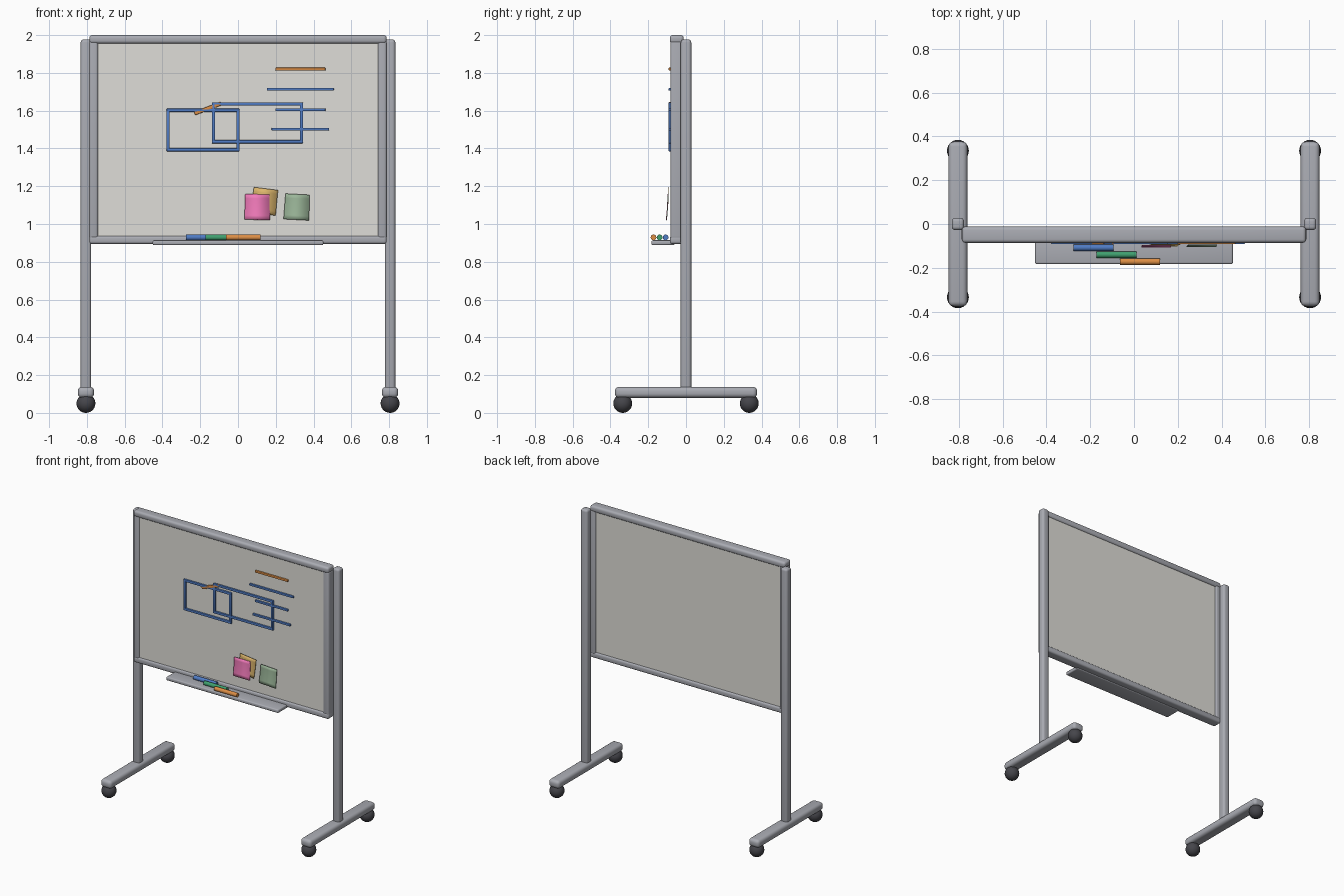
import bpy, math
from mathutils import Vector

if "Cube" in bpy.data.objects:
    bpy.data.objects.remove(bpy.data.objects["Cube"])


def mat(name, rgb):
    m = bpy.data.materials.new(name)
    m.diffuse_color = (*rgb, 1)
    m.use_nodes = True
    m.node_tree.nodes["Principled BSDF"].inputs["Base Color"].default_value = m.diffuse_color
    return m


METAL = mat("metal", (0.40, 0.41, 0.45))
BOARD = mat("board", (0.74, 0.73, 0.69))
RUBBER = mat("rubber", (0.06, 0.06, 0.07))
BLUE = mat("blue", (0.08, 0.2, 0.55))
ORANGE = mat("orange", (0.72, 0.27, 0.06))
GREEN = mat("green", (0.05, 0.35, 0.16))
PINK = mat("pink", (0.9, 0.2, 0.5))
YELLOW = mat("yellow", (0.72, 0.47, 0.15))
SAGE = mat("sage", (0.33, 0.47, 0.32))


def finish(name, m):
    o = bpy.context.object
    o.name = name
    o.data.materials.append(m)
    bpy.ops.object.transform_apply(location=False, rotation=False, scale=True)
    return o


def box(name, lo, hi, m, bevel=0.0, segs=4):
    lo, hi = Vector(lo), Vector(hi)
    bpy.ops.mesh.primitive_cube_add(size=1, location=(lo + hi) / 2)
    bpy.context.object.scale = hi - lo
    o = finish(name, m)
    if bevel:
        b = o.modifiers.new("bevel", 'BEVEL')
        b.width, b.segments = bevel, segs
        bpy.ops.object.modifier_apply(modifier="bevel")
        bpy.ops.object.shade_smooth_by_angle(angle=math.radians(40))
    return o


def stroke(name, a, b, m, t=0.015):
    """Thin ink bar on the board between two (x, z) points."""
    d = Vector((b[0] - a[0], 0, b[1] - a[1]))
    L = d.length
    o = box(name, (-L / 2, -0.008, -t / 2), (L / 2, 0.008, t / 2), m, 0.004, 2)
    o.location = ((a[0] + b[0]) / 2, -0.084, (a[1] + b[1]) / 2)
    o.rotation_euler.y = -math.atan2(d.z, d.x)


def outline(name, x0, x1, z0, z1):
    e = 0.008
    for i, (a, b) in enumerate([((x0 - e, z0), (x1 + e, z0)), ((x0 - e, z1), (x1 + e, z1)),
                                ((x0, z0), (x0, z1)), ((x1, z0), (x1, z1))]):
        stroke(f"{name}_{i}", a, b, BLUE, 0.017)


def note(name, x, z, y, deg, m):
    """Sticky note, with its lower edge curling off the board."""
    n, s = 6, 0.135
    verts, faces = [], []
    for i in range(n + 1):
        t = i / n
        for sx in (-1, 1):
            verts.append((sx * s / 2 * (0.95 + 0.05 * t), -0.008 * t * t, s / 2 - s * t))
    for i in range(n):
        k = 2 * i
        faces.append((k, k + 2, k + 3, k + 1))
    me = bpy.data.meshes.new(name)
    me.from_pydata(verts, [], faces)
    me.materials.append(m)
    o = bpy.data.objects.new(name, me)
    bpy.context.collection.objects.link(o)
    o.location = (x, y, z)
    o.rotation_euler.y = math.radians(deg)
    so = o.modifiers.new("thickness", 'SOLIDIFY')
    so.thickness, so.offset = 0.003, 0
    for p in me.polygons:
        p.use_smooth = True


# Stand and side frame, both sides
for side, s in (("left", -1), ("right", 1)):
    c = 0.805 * s
    box(f"{side}_post", (c - 0.028, -0.028, 0.10), (c + 0.028, 0.028, 1.977), METAL, 0.016)
    box(f"{side}_foot", (c - 0.043, -0.376, 0.08), (c + 0.043, 0.376, 0.138), METAL, 0.022)
    f = 0.764 * s
    box(f"{side}_frame", (f - 0.024, -0.083, 0.92), (f + 0.024, -0.012, 1.97), METAL, 0.014)
    for end, y in (("front", -0.335), ("back", 0.335)):
        bpy.ops.mesh.primitive_uv_sphere_add(segments=24, ring_count=14, radius=0.05,
                                             location=(c, y, 0.05))
        finish(f"{side}_{end}_caster", RUBBER)
        bpy.ops.object.shade_smooth()

# Board, rails and tray
box("board_panel", (-0.75, -0.076, 0.92), (0.75, -0.022, 1.97), BOARD)
box("top_rail", (-0.787, -0.086, 1.955), (0.787, -0.012, 2.0), METAL, 0.016)
box("bottom_rail", (-0.787, -0.085, 0.894), (0.787, -0.012, 0.938), METAL, 0.014)
box("marker_tray", (-0.452, -0.183, 0.888), (0.452, -0.06, 0.914), METAL, 0.008, 3)

# Markers on the tray
for name, x, y, m in (("blue_marker", -0.185, -0.108, BLUE), ("green_marker", -0.08, -0.14, GREEN),
                      ("orange_marker", 0.027, -0.172, ORANGE)):
    bpy.ops.mesh.primitive_cylinder_add(vertices=20, radius=0.015, depth=0.182,
                                        location=(x, y, 0.929), rotation=(0, math.pi / 2, 0))
    finish(name, m)
    bpy.ops.object.shade_smooth_by_angle(angle=math.radians(40))

# Drawing on the board
outline("first_box", -0.37, 0.0, 1.393, 1.602)
outline("second_box", -0.13, 0.336, 1.435, 1.636)
stroke("slanted_line", (-0.23, 1.585), (-0.09, 1.638), ORANGE, 0.02)
for i, (x0, x1, z, m) in enumerate([(0.198, 0.463, 1.82, ORANGE), (0.153, 0.507, 1.713, BLUE),
                                    (0.198, 0.463, 1.605, BLUE), (0.178, 0.482, 1.502, BLUE)]):
    stroke(f"written_line_{i}", (x0, z), (x1, z), m)

# Sticky notes
note("yellow_note", 0.14, 1.12, -0.093, 7, YELLOW)
note("pink_note", 0.102, 1.09, -0.097, 0.5, PINK)
note("sage_note", 0.312, 1.09, -0.095, 3, SAGE)
